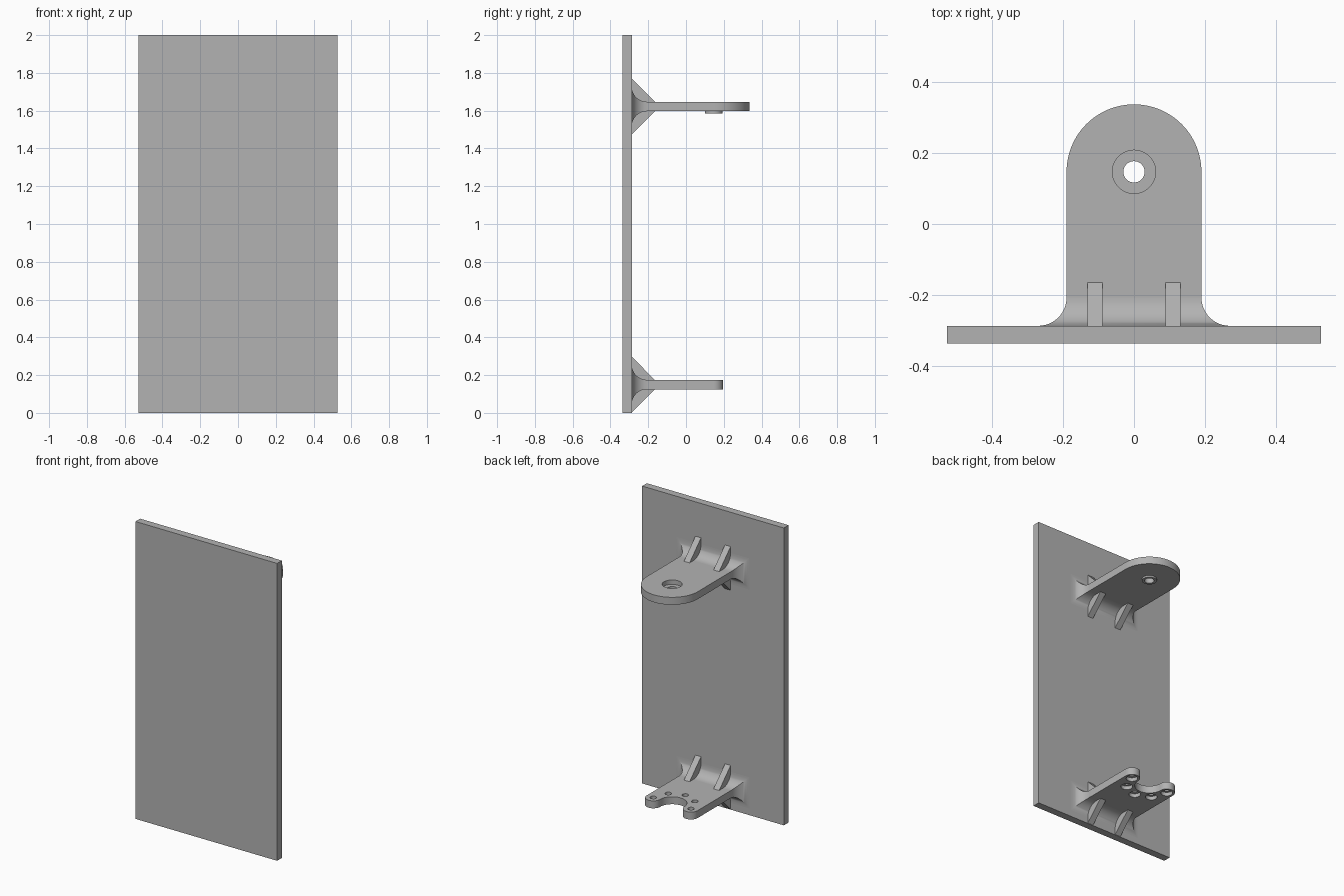
import bpy, bmesh, math
from mathutils import Matrix, Vector

cube = bpy.data.objects.get("Cube")
if cube:
    bpy.data.objects.remove(cube, do_unlink=True)

grey = bpy.data.materials.new("plain grey")
grey.use_nodes = True
COLOUR = (0.45, 0.45, 0.45, 1)
grey.diffuse_color = COLOUR
grey.node_tree.nodes["Principled BSDF"].inputs["Base Color"].default_value = COLOUR

BACK = -0.287      # rear face of the panel
THICK = 0.05       # panel and shelf thickness
HALF = 0.19        # half width of a shelf
CENTRE = 0.147     # y of the pivot axis
FILLET = 0.08
RIB = 0.122


def finish(name, bm):
    bmesh.ops.recalc_face_normals(bm, faces=bm.faces)
    mesh = bpy.data.meshes.new(name)
    bm.to_mesh(mesh)
    bm.free()
    obj = bpy.data.objects.new(name, mesh)
    bpy.context.collection.objects.link(obj)
    mesh.materials.append(grey)
    return obj


def activate(obj):
    bpy.ops.object.select_all(action='DESELECT')
    obj.select_set(True)
    bpy.context.view_layer.objects.active = obj


def smooth(obj):
    activate(obj)
    bpy.ops.object.shade_smooth_by_angle(angle=math.radians(30))


def extrude(name, points, direction):
    """Solid made by pushing a flat outline along a direction."""
    bm = bmesh.new()
    face = bm.faces.new([bm.verts.new(p) for p in points])
    top = bmesh.ops.extrude_face_region(bm, geom=[face])["geom"]
    bmesh.ops.translate(bm, vec=direction,
                        verts=[v for v in top if isinstance(v, bmesh.types.BMVert)])
    return finish(name, bm)


def cylinder(name, x, y, r, z0, z1, sides=48):
    bm = bmesh.new()
    bmesh.ops.create_cone(bm, cap_ends=True, segments=sides, radius1=r, radius2=r,
                          depth=z1 - z0,
                          matrix=Matrix.Translation((x, y, (z0 + z1) / 2)))
    return finish(name, bm)


def cut(obj, cutters):
    for c in cutters:
        activate(obj)
        mod = obj.modifiers.new("cut", 'BOOLEAN')
        mod.operation = 'DIFFERENCE'
        mod.solver = 'EXACT'
        mod.object = c
        bpy.ops.object.modifier_apply(modifier=mod.name)
        bpy.data.objects.remove(c, do_unlink=True)


def arc(cx, cy, r, a0, a1, n=24):
    angles = [math.radians(a0 + (a1 - a0) * i / n) for i in range(n + 1)]
    return [(cx + r * math.cos(a), cy + r * math.sin(a)) for a in angles]


def shelf(name, outline, z):
    ring = [(HALF, BACK)] + outline + [(-HALF, BACK)]
    return extrude(name, [(x, y, z) for x, y in ring], Vector((0, 0, THICK)))


def root_fillet(name, z):
    """Flared root with mitred corners, blending a shelf into the panel."""
    bm = bmesh.new()
    rings = []
    mid = z + THICK / 2
    for i in range(13):
        a = math.pi / 2 * i / 12
        y = BACK + FILLET * (1 - math.cos(a))
        d = FILLET * (1 - math.sin(a))
        w, h = HALF + d, THICK / 2 + d
        rings.append([bm.verts.new((sx * w, y, mid + sz * h))
                      for sx, sz in ((1, 1), (-1, 1), (-1, -1), (1, -1))])
    for a, b in zip(rings, rings[1:]):
        for k in range(4):
            m = (k + 1) % 4
            bm.faces.new((a[k], a[m], b[m], b[k]))
    bm.faces.new(rings[0])
    bm.faces.new(rings[-1])
    smooth(finish(name, bm))


def ribs(prefix, z):
    """Triangular gussets above and below a shelf."""
    for side, x in (("left", 0.11), ("right", -0.11)):
        for level, base, s in (("upper", z + THICK, 1), ("lower", z, -1)):
            tri = [(BACK, base - s * 0.01), (BACK + RIB, base - s * 0.01),
                   (BACK + RIB, base), (BACK, base + s * RIB)]
            extrude(f"{prefix}_{level}_rib_{side}",
                    [(x - 0.021, y, h) for y, h in tri], Vector((0.042, 0, 0)))


# Flat front panel
extrude("panel", [(sx * 0.527, BACK - THICK, h)
                  for sx, h in ((-1, 0), (1, 0), (1, 2), (-1, 2))],
        Vector((0, THICK, 0)))

# Upper shelf with a rounded end, a boss and a counterbored hole
ZU = 1.597
upper = shelf("upper_shelf", arc(0, CENTRE, HALF, 0, 180, 64), ZU)
cut(upper, [cylinder("bore", 0, CENTRE, 0.03, ZU - 0.1, ZU + 0.1),
            cylinder("counterbore", 0, CENTRE, 0.061, ZU + 0.02, ZU + 0.1)])
smooth(upper)
boss = cylinder("upper_shelf_boss", 0, CENTRE, 0.046, ZU - 0.012, ZU + 0.002)
cut(boss, [cylinder("boss_bore", 0, CENTRE, 0.03, ZU - 0.1, ZU + 0.1)])
smooth(boss)

# Lower shelf with two rounded ears around a half-round notch
ZL = 0.125
EAR, PITCH = 0.05, 0.14
outline = (arc(PITCH, CENTRE, EAR, 0, 180)
           + arc(0, CENTRE, PITCH - EAR, 0, -180, 40)[1:-1]
           + arc(-PITCH, CENTRE, EAR, 0, 180))
lower = shelf("lower_shelf", outline, ZL)
cutters = []
for hx, hy in arc(0, CENTRE, PITCH, 0, -180, 4):
    cutters.append(cylinder("screw_hole", hx, hy, 0.02, ZL - 0.1, ZL + 0.1, 32))
    cutters.append(cylinder("screw_recess", hx, hy, 0.036, ZL - 0.1, ZL + 0.025, 32))
cut(lower, cutters)
smooth(lower)

# Flared roots and gussets on both shelves
for prefix, z in (("upper", ZU), ("lower", ZL)):
    root_fillet(prefix + "_root_fillet", z)
    ribs(prefix, z)
